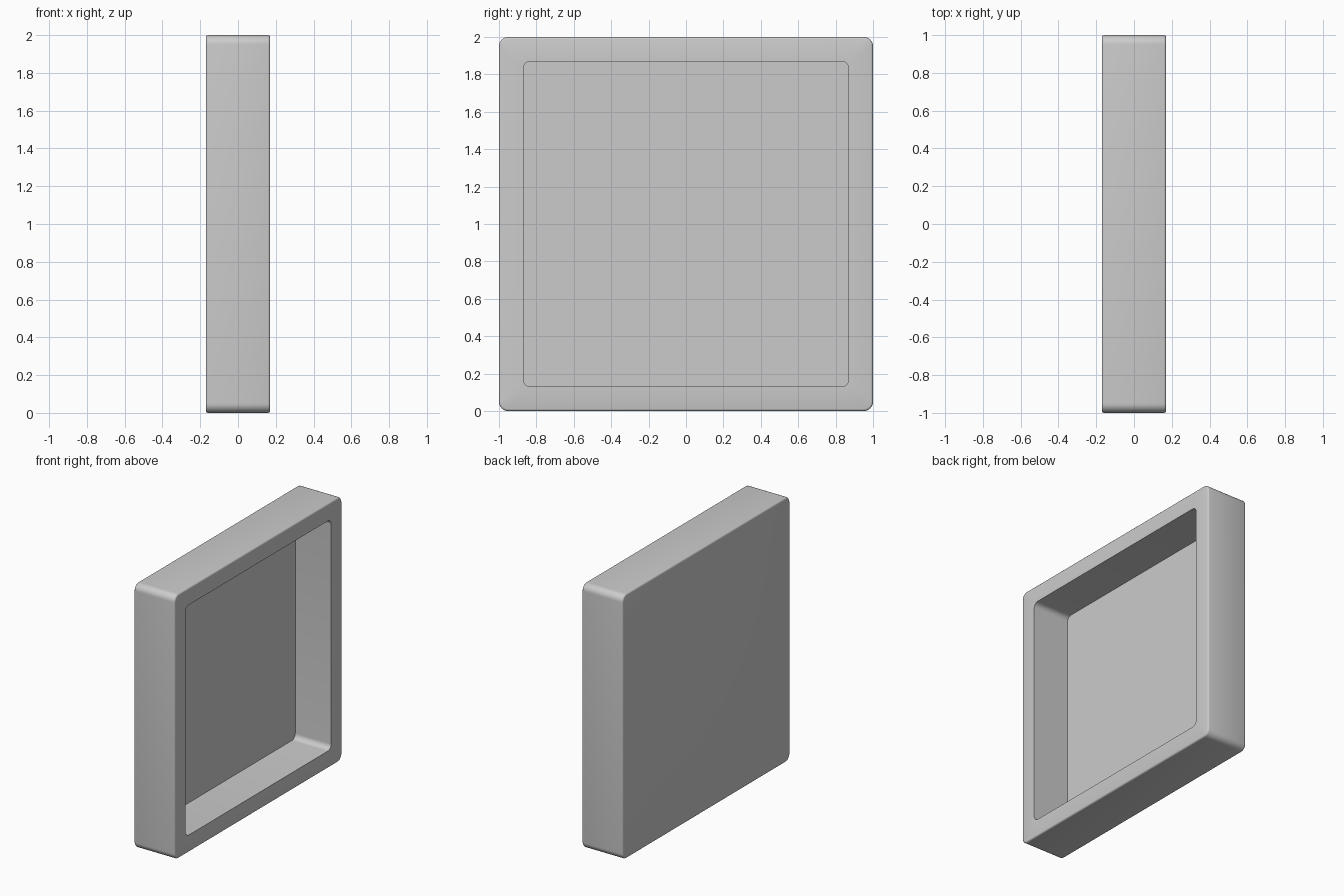
import bpy, bmesh
from math import sin, cos, pi, radians

if "Cube" in bpy.data.objects:
    bpy.data.objects.remove(bpy.data.objects["Cube"])

SEG = 8  # segments per rounded corner


def ring(bm, x, half, r):
    """Rounded square in the YZ plane, centred at z = 1."""
    verts = []
    c = half - r
    for i, (sy, sz) in enumerate([(1, 1), (-1, 1), (-1, -1), (1, -1)]):
        for k in range(SEG + 1):
            a = (i + k / SEG) * pi / 2
            verts.append(bm.verts.new((x, sy * c + r * cos(a), 1 + sz * c + r * sin(a))))
    return verts


bm = bmesh.new()
H, R, B = 0.17, 0.05, 0.012  # half depth, corner radius, edge rounding

# Profile from the back panel, round the outer wall and rim, into the recess
profile = [(-H, 1 - B, R - B)]
profile += [(-H + B * (1 - cos(a)), 1 - B * (1 - sin(a)), R - B * (1 - sin(a)))
            for a in (pi / 6, pi / 3, pi / 2)]
profile += [(H - B * (1 - cos(a)), 1 - B * (1 - sin(a)), R - B * (1 - sin(a)))
            for a in (pi / 2, pi / 3, pi / 6, 0)]
profile += [(H, 0.87, 0.04), (-0.13, 0.87, 0.04)]

rings = [ring(bm, *p) for p in profile]
for a, b in zip(rings, rings[1:]):
    n = len(a)
    for i in range(n):
        j = (i + 1) % n
        bm.faces.new((a[i], a[j], b[j], b[i]))

# Back panel and recess floor
bm.faces.new(rings[0])
bm.faces.new(rings[-1])
bmesh.ops.recalc_face_normals(bm, faces=bm.faces)

mesh = bpy.data.meshes.new("square_tray")
bm.to_mesh(mesh)
bm.free()
tray = bpy.data.objects.new("square_tray", mesh)
bpy.context.collection.objects.link(tray)
bpy.context.view_layer.objects.active = tray
tray.select_set(True)
bpy.ops.object.shade_smooth_by_angle(angle=radians(40))
